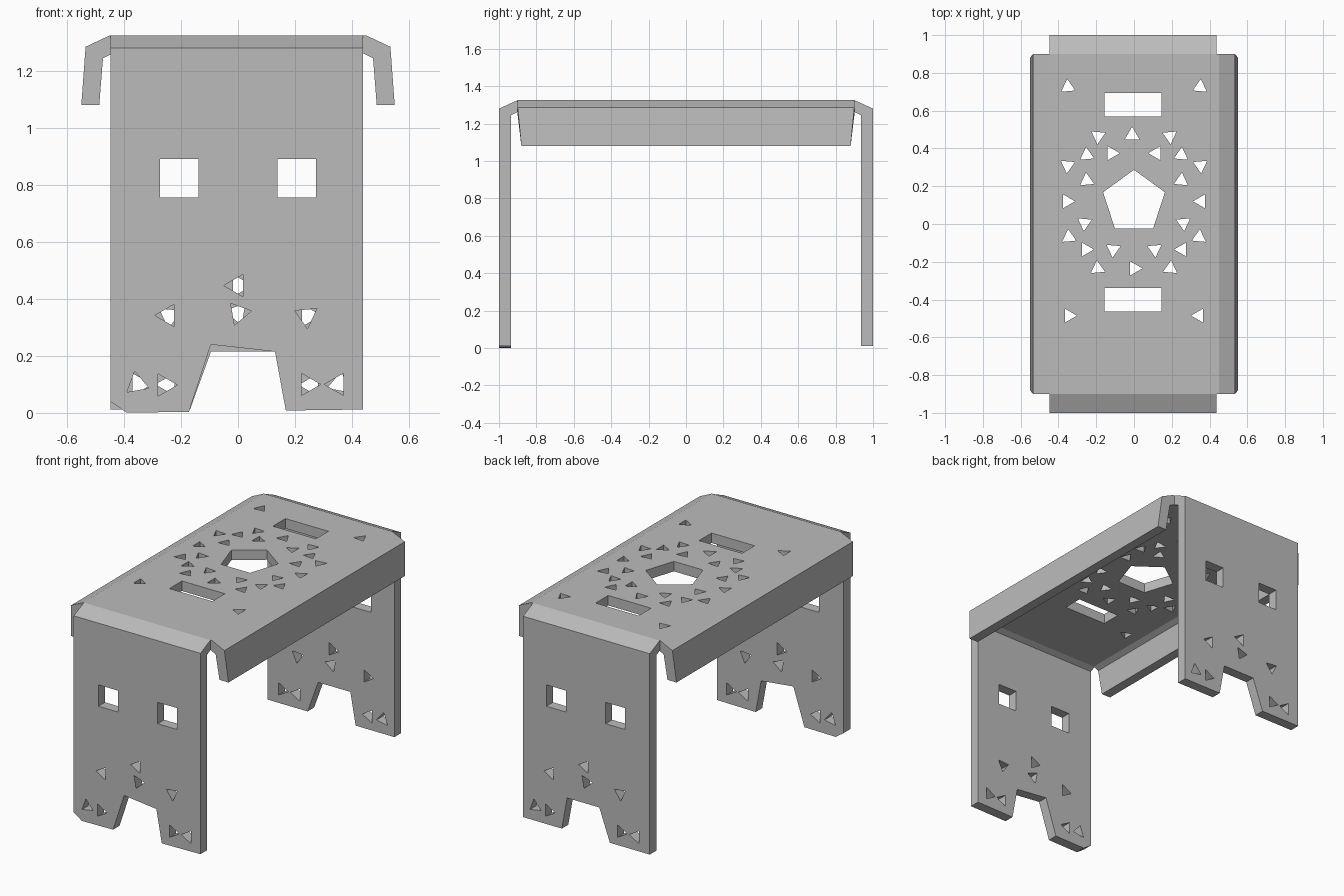
import bpy, bmesh, math

cube = bpy.data.objects.get("Cube")
if cube:
    bpy.data.objects.remove(cube, do_unlink=True)

grey = bpy.data.materials.new("plain grey")
grey.use_nodes = True
COLOUR = (0.5, 0.5, 0.5, 1)
grey.diffuse_color = COLOUR
grey.node_tree.nodes["Principled BSDF"].inputs["Base Color"].default_value = COLOUR


def add_prism(bm, outline, axis, lo, hi):
    """Extrude a 2D outline along an axis from lo to hi."""
    def place(p, d):
        return {"x": (d, p[0], p[1]), "y": (p[0], d, p[1]), "z": (p[0], p[1], d)}[axis]
    face = bm.faces.new([bm.verts.new(place(p, lo)) for p in outline])
    new = bmesh.ops.extrude_face_region(bm, geom=[face])["geom"]
    shift = [b - a for a, b in zip(place((0, 0), lo), place((0, 0), hi))]
    bmesh.ops.translate(bm, verts=[v for v in new if isinstance(v, bmesh.types.BMVert)], vec=shift)


def make_object(name, outlines, axis, lo, hi):
    bm = bmesh.new()
    for outline in outlines:
        add_prism(bm, outline, axis, lo, hi)
    bmesh.ops.recalc_face_normals(bm, faces=bm.faces)
    mesh = bpy.data.meshes.new(name)
    bm.to_mesh(mesh)
    bm.free()
    mesh.materials.append(grey)
    obj = bpy.data.objects.new(name, mesh)
    bpy.context.collection.objects.link(obj)
    return obj


def cut(obj, cutter):
    mod = obj.modifiers.new("holes", "BOOLEAN")
    mod.operation, mod.solver, mod.object = "DIFFERENCE", "EXACT", cutter
    bpy.context.view_layer.objects.active = obj
    bpy.ops.object.modifier_apply(modifier=mod.name)
    bpy.data.objects.remove(cutter, do_unlink=True)


def polygon(x, y, sides, radius, angle):
    return [(x + radius * math.cos(math.radians(angle) + math.tau * i / sides),
             y + radius * math.sin(math.radians(angle) + math.tau * i / sides)) for i in range(sides)]


def rectangle(x, y, w, h):
    return [(x - w / 2, y - h / 2), (x + w / 2, y - h / 2), (x + w / 2, y + h / 2), (x - w / 2, y + h / 2)]


# Deck with folded side flaps
half = [(0.45, 1.325), (0.535, 1.285), (0.55, 1.08), (0.487, 1.08), (0.474, 1.245), (0.44, 1.262)]
deck = make_object("deck", [half + [(-x, z) for x, z in reversed(half)]], "y", -0.9, 0.9)
for v in deck.data.vertices:
    if v.co.z < 1.2:
        v.co.y *= 0.978

# Deck openings: pentagon, two slots and a ring of small triangles
holes = [polygon(0, 0.115, 5, 0.172, 90),
         rectangle(-0.005, 0.632, 0.3, 0.125), rectangle(-0.005, -0.4, 0.3, 0.125),
         polygon(-0.01, 0.47, 3, 0.045, 90), polygon(0, -0.235, 3, 0.045, 0)]
spots = [(0.35, 0.725), (0.345, -0.485), (0.19, 0.465), (0.25, 0.365), (0.118, 0.375),
         (0.352, 0.31), (0.25, 0.23), (0.355, 0.12), (0.262, 0.005), (0.345, -0.07),
         (0.255, -0.135), (0.11, -0.135), (0.193, -0.235)]
for i, (x, y) in enumerate(spots):
    turn = 25 * (i % 3 - 1)
    holes.append(polygon(-x, y, 3, 0.043, turn))
    holes.append(polygon(x, y, 3, 0.043, 180 - turn))
cut(deck, make_object("deck_cutter", holes, "z", 1.15, 1.5))

# Leg panels with a folded top edge, windows, foot notch and triangles
section = [(1, 0.012), (1, 1.28), (0.9, 1.325), (0.9, 1.262), (0.935, 1.245), (0.935, 0.012)]
triangles = [(-0.355, 0.102, 100), (-0.258, 0.098, 0), (-0.247, 0.342, 180), (-0.005, 0.447, 180),
             (0.003, 0.35, 10), (0.24, 0.34, 35), (0.245, 0.1, 0), (0.348, 0.1, 180)]
for name, side in (("front_leg", -1), ("back_leg", 1)):
    leg = make_object(name, [[(y * side, z) for y, z in section]], "x", -0.447, 0.438)
    if side < 0:
        # Worn front foot reaches the floor
        for v in leg.data.vertices:
            if v.co.z < 0.1 and v.co.x < 0:
                v.co.z = 0
    notch_top = 0.24 if side < 0 else 0.215
    openings = [rectangle(sx * 0.207, 0.823, 0.135, 0.135) for sx in (-1, 1)]
    openings.append([(-0.18, -0.02), (-0.095, notch_top), (0.13, 0.215), (0.173, -0.02)])
    openings += [polygon(-side * x, z, 3, 0.045, a if side < 0 else 180 - a) for x, z, a in triangles]
    if side < 0:
        openings.append([(-0.5, -0.05), (-0.39, -0.05), (-0.39, 0), (-0.447, 0.04), (-0.5, 0.06)])
    cut(leg, make_object("leg_cutter", openings, "y", side * 0.8, side * 1.1))
